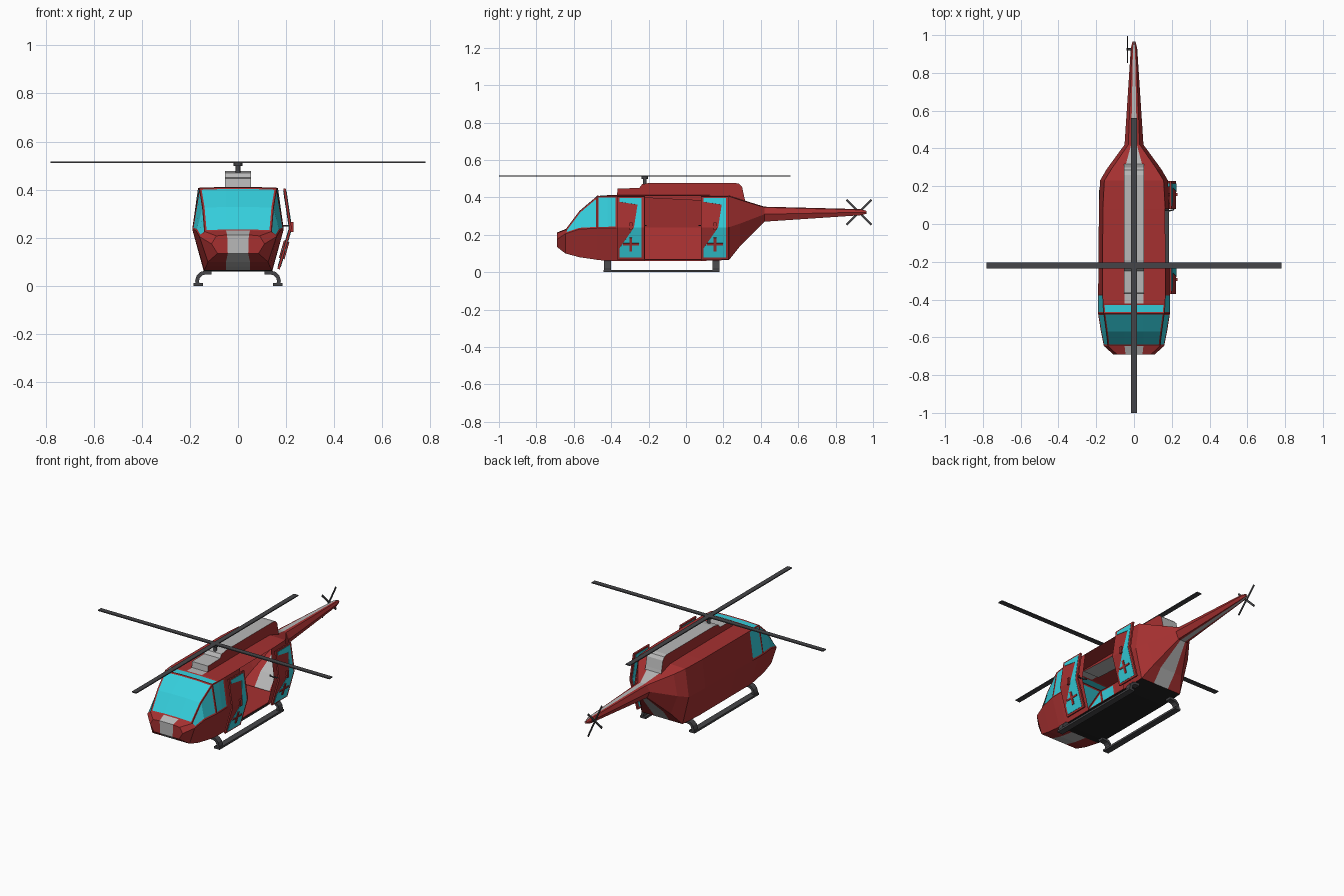
import bpy, bmesh
from math import radians, sin, cos
from mathutils import Vector, Matrix

if "Cube" in bpy.data.objects:
    bpy.data.objects.remove(bpy.data.objects["Cube"])


def material(name, rgb):
    m = bpy.data.materials.new(name)
    m.diffuse_color = (*rgb, 1)
    m.use_nodes = True
    m.node_tree.nodes["Principled BSDF"].inputs["Base Color"].default_value = m.diffuse_color
    return m


RED = material("red_paint", (0.38, 0.03, 0.03))
GREY = material("light_grey", (0.48, 0.48, 0.48))
GLASS = material("cyan_glass", (0.035, 0.62, 0.72))
DARK = material("dark_metal", (0.06, 0.06, 0.065))
BLACK = material("belly_black", (0.015, 0.015, 0.015))


def finish(name, bm, mats):
    me = bpy.data.meshes.new(name)
    bm.to_mesh(me)
    bm.free()
    ob = bpy.data.objects.new(name, me)
    bpy.context.collection.objects.link(ob)
    for m in mats:
        me.materials.append(m)
    return ob


def box(name, loc, size, mat, rot=None):
    bm = bmesh.new()
    bmesh.ops.create_cube(bm, size=1)
    bmesh.ops.scale(bm, vec=size, verts=bm.verts)
    if rot:
        bmesh.ops.rotate(bm, matrix=rot, verts=bm.verts)
    bmesh.ops.translate(bm, vec=loc, verts=bm.verts)
    return finish(name, bm, [mat])


def cylinder(name, loc, r, h, mat, rot=Matrix()):
    bm = bmesh.new()
    bmesh.ops.create_cone(bm, cap_ends=True, segments=12, radius1=r, radius2=r,
                          depth=h, matrix=Matrix.Translation(loc) @ rot)
    return finish(name, bm, [mat])


def sheet(name, polys, thick, mat):
    bm = bmesh.new()
    for p in polys:
        bm.faces.new([bm.verts.new(v) for v in p])
    bmesh.ops.remove_doubles(bm, verts=bm.verts, dist=1e-4)
    ob = finish(name, bm, [mat])
    mod = ob.modifiers.new("thickness", "SOLIDIFY")
    mod.thickness, mod.offset = thick, 0
    return ob


def tube(name, pts, r, mat):
    cu = bpy.data.curves.new(name, "CURVE")
    cu.dimensions, cu.bevel_depth, cu.bevel_resolution = "3D", r, 1
    cu.use_fill_caps = True
    sp = cu.splines.new("POLY")
    sp.points.add(len(pts) - 1)
    for q, p in zip(sp.points, pts):
        q.co = (*p, 1)
    ob = bpy.data.objects.new(name, cu)
    bpy.context.collection.objects.link(ob)
    cu.materials.append(mat)


# Fuselage: loft of y, top z, top half-width, middle z, middle half-width, bottom z, bottom half-width
STATIONS = [
    (-0.69, .212, .09, .175, .11, .135, .085),
    (-0.645, .23, .138, .205, .16, .10, .125),
    (-0.57, .33, .147, .23, .175, .08, .133),
    (-0.475, .41, .16, .235, .19, .066, .14),
    (-0.42, .412, .165, .235, .19, .06, .142),
    (-0.37, .412, .166, .237, .19, .06, .142),
    (-0.22, .412, .166, .24, .188, .06, .142),
    (0.08, .412, .165, .24, .186, .06, .142),
    (0.23, .41, .157, .24, .18, .065, .138),
    (0.29, .39, .12, .26, .145, .14, .10),
    (0.42, .35, .03, .31, .05, .27, .032),
    (0.93, .337, .011, .32, .017, .304, .011),
    (0.965, .328, .005, .32, .008, .312, .005)]
bm = bmesh.new()
rings = []
for y, zt, wt, zm, wm, zb, wb in STATIONS:
    s, u = min(.05, wt * .5), min(.05, wb * .5)
    half = [(s, zt), (wt, zt - .004), (wm, zm), (wb, zb), (u, zb)]
    rings.append([bm.verts.new((x, y, z)) for x, z in half] +
                 [bm.verts.new((-x, y, z)) for x, z in reversed(half)])
grid = {}
for i in range(len(rings) - 1):
    a, b = rings[i], rings[i + 1]
    for j in range(10):
        if i == 6 and j in (1, 2):          # open doorway on the right
            continue
        k = (j + 1) % 10
        f = grid[i, j] = bm.faces.new((a[j], b[j], b[k], a[k]))
        if j in (3, 4, 5) and 3 <= i <= 7:
            f.material_index = 3
        elif j in (4, 9):
            f.material_index = 1
for ring in (rings[0], rings[-1]):
    for ids, mi in (((0, 1, 2, 3, 4), 0), ((0, 4, 5, 9), 1), ((9, 5, 6, 7, 8), 0)):
        bm.faces.new([ring[n] for n in ids]).material_index = mi
bmesh.ops.recalc_face_normals(bm, faces=bm.faces)
# Cockpit windows: inset panes with a painted frame left around them
windows = [[(i, j) for i in (1, 2) for j in (0, 8, 9)], [(3, j) for j in (0, 8, 9)]]
for j in (1, 7):
    windows += [[(1, j), (2, j)], [(3, j), (4, j)]]
for keys in windows:
    faces = [grid[k] for k in keys]
    for f in faces:
        f.material_index = 0
    bmesh.ops.inset_region(bm, faces=faces, thickness=.008, depth=-.002, use_even_offset=True)
    for f in faces:
        f.material_index = 2
finish("fuselage", bm, [RED, GREY, GLASS, BLACK])

# Cabin floor
box("cabin_floor", (0, -.07, .068), (.27, .58, .006), RED)

# Engine cowling: side profile extruded across x
profile = [(-.37, .405), (-.365, .447), (-.25, .45), (-.235, .47), (-.19, .478), (.26, .478),
           (.285, .472), (.30, .455), (.312, .40), (.32, .37)]
bm = bmesh.new()
side = bm.faces.new([bm.verts.new((-.054, y, z)) for y, z in profile])
new = bmesh.ops.extrude_face_region(bm, geom=[side])["geom"]
bmesh.ops.translate(bm, vec=(.108, 0, 0), verts=[v for v in new if isinstance(v, bmesh.types.BMVert)])
bmesh.ops.recalc_face_normals(bm, faces=bm.faces)
for f in bm.faces:
    f.material_index = 0 if abs(f.normal.x) > .9 else 1
finish("engine_cowling", bm, [RED, GREY])

# Main rotor
cylinder("rotor_mast", (0, -.22, .488), .010, .05, DARK)
cylinder("rotor_hub", (0, -.22, .506), .018, .014, DARK)
box("main_blade_side", (0, -.22, .514), (1.56, .03, .006), DARK)
box("main_blade_long", (0, -.22, .514), (.03, 1.56, .006), DARK)

# Tail rotor
cylinder("tail_rotor_shaft", (-.02, .925, .32), .006, .04, DARK, Matrix.Rotation(radians(90), 4, "Y"))
for n, a in enumerate((45, -45)):
    box(f"tail_blade_{n}", (-.034, .925, .32), (.004, .19, .012), DARK,
        Matrix.Rotation(radians(a), 3, "X"))

# Skids: flat runners with arched flat legs
for side_name, sx in (("left", -1), ("right", 1)):
    box(f"skid_runner_{side_name}", (sx * .165, -.13, .006), (.038, .62, .012), DARK)
    arch = [(.11, .056)] + [(.135 + .035 * sin(radians(a)), .021 + .035 * cos(radians(a)))
                            for a in (0, 30, 60, 90)] + [(.168, .006)]
    for end, y in (("front", -.42), ("rear", .16)):
        sheet(f"skid_leg_{side_name}_{end}",
              [[(sx * x0, y - .018, z0), (sx * x1, y - .018, z1), (sx * x1, y + .018, z1),
                (sx * x0, y + .018, z0)] for (x0, z0), (x1, z1) in zip(arch, arch[1:])],
              .016, DARK)


# Sliding doors parked beside the doorway, parallel to the hull
def on_door(y, z):
    x = .218 - (z - .24) * .15 if z > .24 else .218 - (.24 - z) * .29
    return (x, y, z)


for name, y0, hinge_y in (("front", -.37, -.218), ("rear", .08, .085)):
    def poly(pts):
        return [on_door(y0 + .148 * u, z) for u, z in pts]
    sheet(f"door_{name}", [poly([(0, .07), (1, .07), (1, .24), (0, .24)]),
                           poly([(0, .24), (1, .24), (1, .405), (0, .405)])], .010, RED)
    # glass wraps around the angled inner panel
    sheet(f"door_glass_{name}", [
        poly([(.1, .08), (.9, .08), (.9, .24), (.62, .24), (.1, .13)]),
        poly([(.62, .24), (.9, .24), (.9, .395), (.1, .395), (.1, .375), (.75, .36)])], .014, GLASS)
    yc = y0 + .075
    tilt = Matrix.Rotation(radians(16), 3, "Y")
    box(f"door_latch_{name}", on_door(yc, .15), (.024, .014, .075), RED, tilt)
    box(f"door_latch_bar_{name}", on_door(yc, .152), (.024, .085, .01), RED, tilt)
    box(f"door_grip_{name}", (.222, yc, .245), (.016, .016, .04), RED)
    # curved arm that carries the door
    tube(f"door_arm_{name}", [(.158, hinge_y, .25), (.165, hinge_y - .012, .25),
                              (.19, hinge_y - .014, .25), (.208, hinge_y - .01, .25),
                              (.215, hinge_y + .005, .25)], .004, DARK)
